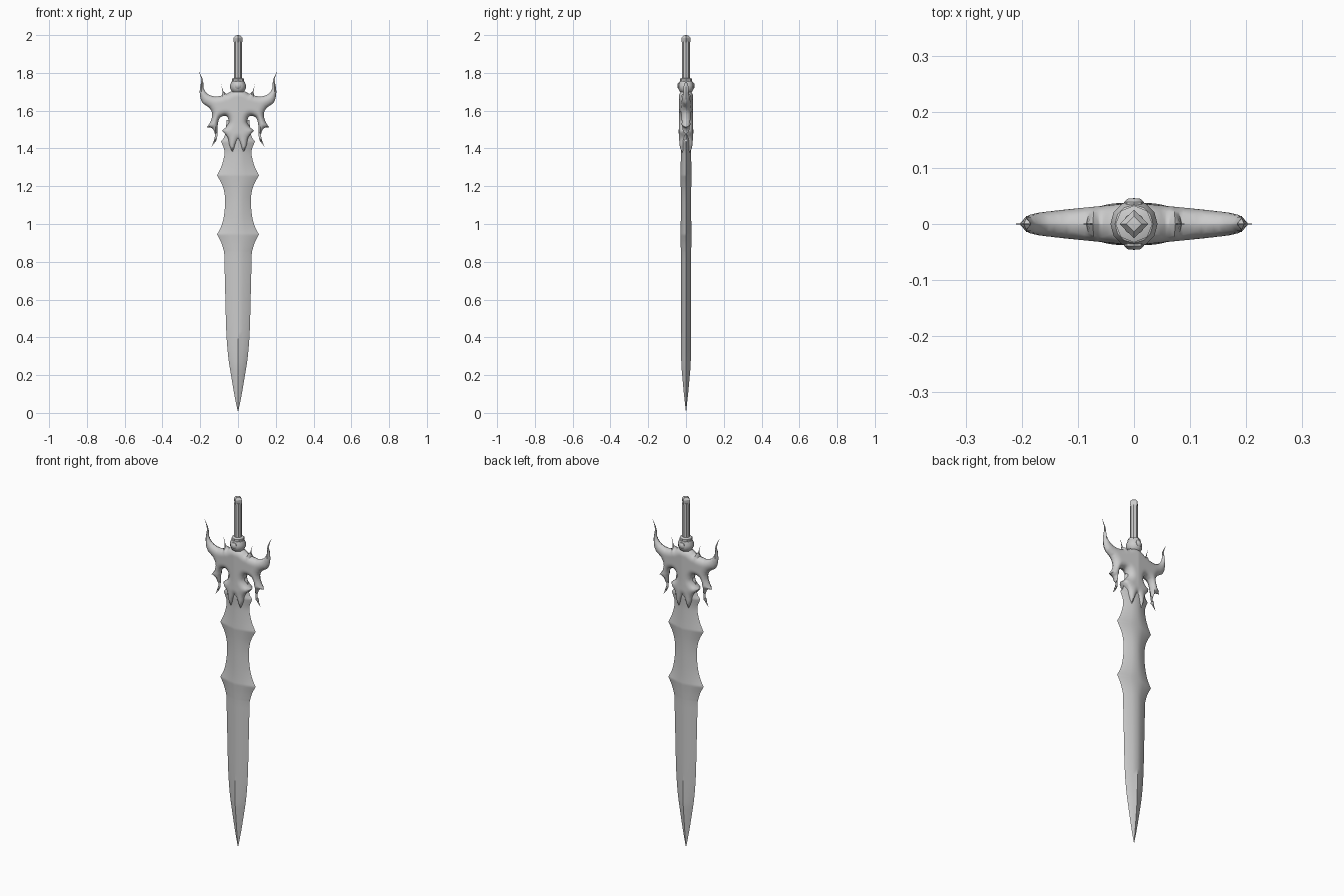
import bpy, bmesh, math
from mathutils import Vector
from mathutils.geometry import delaunay_2d_cdt, intersect_point_line

if "Cube" in bpy.data.objects:
    bpy.data.objects.remove(bpy.data.objects["Cube"], do_unlink=True)

steel = bpy.data.materials.new("grey steel")
steel.use_nodes = True
steel.diffuse_color = (0.6, 0.6, 0.6, 1)
steel.node_tree.nodes["Principled BSDF"].inputs["Base Color"].default_value = (0.6, 0.6, 0.6, 1)


def finish(bm, name, angle=40):
    bmesh.ops.remove_doubles(bm, verts=bm.verts, dist=0.0002)
    bmesh.ops.recalc_face_normals(bm, faces=bm.faces)
    mesh = bpy.data.meshes.new(name)
    bm.to_mesh(mesh)
    bm.free()
    mesh.materials.append(steel)
    ob = bpy.data.objects.new(name, mesh)
    bpy.context.collection.objects.link(ob)
    bpy.ops.object.select_all(action='DESELECT')
    ob.select_set(True)
    bpy.context.view_layer.objects.active = ob
    bpy.ops.object.shade_smooth_by_angle(angle=math.radians(angle))
    return ob


def smooth(points, steps=4):
    """Smooth curve through the points, with free ends."""
    p = [Vector(q) for q in points]
    p = [p[0]] + p + [p[-1]]
    out = []
    for a, b, c, d in zip(p, p[1:], p[2:], p[3:]):
        for i in range(steps):
            t = i / steps
            out.append(b + (c - a) * t / 2 + (a * 2 - b * 5 + c * 4 - d) * t * t / 2
                       + (b * 3 - a - c * 3 + d) * t ** 3 / 2)
    return out + [p[-1]]


def outline(runs):
    """Join smooth runs that meet at sharp tips."""
    out = []
    for i, run in enumerate(runs):
        start = [runs[i - 1][-1]] if i else []
        out += smooth(start + run)[1 if i else 0:]
    return out


def loft(rings, name, angle=40):
    bm = bmesh.new()
    rows = [[bm.verts.new(co) for co in ring] for ring in rings]
    for a, b in zip(rows, rows[1:]):
        for i in range(len(a)):
            j = (i + 1) % len(a)
            bm.faces.new((a[i], a[j], b[j], b[i]))
    bm.faces.new(rows[0])
    bm.faces.new(rows[-1])
    return finish(bm, name, angle)


def lathe(profile, sides, name, angle=40):
    turn = [math.tau * i / sides for i in range(sides)]
    return loft([[(r * math.cos(a), r * math.sin(a), z) for a in turn]
                 for r, z in profile], name, angle)


# Blade: half widths by height, with two pairs of barbs
edge = outline([
    [(0.002, 0.01), (.02, .1), (.037, .2), (.052, .3), (.062, .43), (.068, .65), (.073, .85)],
    [(.088, .9), (.111, .945)],
    [(.09, .985), (.075, 1.04), (.068, 1.12), (.075, 1.18), (.09, 1.22), (.111, 1.257)],
    [(.09, 1.3), (.075, 1.35), (.072, 1.39), (.09, 1.437)],
    [(.07, 1.47), (.06, 1.55)]])
across = [-1, -.8, -.4, 0, .4, .8, 1]
rings = []
for w, z in edge:
    thick = min(.55 * w, .021 + .085 * w)
    front = [(u * w, -thick * (1 - abs(u)) ** .7, z) for u in across]
    rings.append(front + [(x, -y, z) for x, y, z in front[-2:0:-1]])
loft(rings, "blade", 35)

# Guard: left half outline with horn, hanging prongs and fangs
half = outline([
    [(0, 1.71), (.03, 1.705), (.06, 1.688)],
    [(.078, 1.705), (.09, 1.742)],
    [(.083, 1.705), (.085, 1.68)],
    [(.12, 1.675), (.16, 1.688), (.182, 1.72), (.186, 1.765), (.21, 1.812)],
    [(.195, 1.765), (.203, 1.7), (.19, 1.645), (.152, 1.615), (.137, 1.585),
     (.144, 1.545), (.165, 1.512)],
    [(.135, 1.505), (.122, 1.465), (.14, 1.41)],
    [(.112, 1.45), (.108, 1.52), (.095, 1.563), (.062, 1.572), (.05, 1.545),
     (.062, 1.515), (.085, 1.495)],
    [(.055, 1.46), (.046, 1.42), (.03, 1.378)],
    [(.014, 1.42), (0, 1.45)]])
half = [Vector((max(p.x, 0), p.y)) for p in half]


def rim_distance(p):
    best = 1
    for a, b in zip(half, half[1:]):
        q, t = intersect_point_line(p, a, b)
        q = a if t < 0 else b if t > 1 else q
        best = min(best, (Vector(q[:2]) - p).length)
    return best


n = len(half)
points = list(half)
step = .008
for i in range(27):
    for k in range(56):
        p = Vector((i * step, 1.375 + k * step))
        if rim_distance(p) > step / 2:
            points.append(p)
flat, _, tris, *_ = delaunay_2d_cdt(points, [(i, (i + 1) % n) for i in range(n)], [], 1, 1e-6)


def depth(p):
    t = min(rim_distance(p) / .035, 1)
    body = (.037 - .1 * p.x) * math.sqrt(t * (2 - t))
    # The fangs lie on top of the blade
    fang = max(0, min(1, (1.53 - p.y) / .05)) * max(0, min(1, (.1 - p.x) / .03))
    return .001 + body * (1 - .55 * fang) + .021 * fang


bm = bmesh.new()
front, back, count = {}, {}, {}
for tri in tris:
    for i in tri:
        if i not in front:
            p = flat[i]
            y = depth(p)
            front[i] = bm.verts.new((p.x, -y, p.y))
            back[i] = bm.verts.new((p.x, y, p.y))
    bm.faces.new([front[i] for i in tri])
    bm.faces.new([back[i] for i in reversed(tri)])
    for i, j in zip(tri, list(tri[1:]) + [tri[0]]):
        key = (min(i, j), max(i, j))
        count[key] = count.get(key, 0) + 1
for (i, j), c in count.items():
    if c == 1 and max(flat[i].x, flat[j].x) > .0001:
        bm.faces.new((front[i], front[j], back[j], back[i]))
guard = finish(bm, "guard", 50)
mirror = guard.modifiers.new("mirror", 'MIRROR')
mirror.merge_threshold = .0005

# Grip, pommel, and the ball joint under the collar
lathe([(.02, 1.74), (.02, 1.965)], 8, "grip")
lathe([(.019, 1.955), (.025, 1.968), (.025, 1.985), (.014, 1.997), (.001, 2)], 4, "pommel", 30)
lathe([(.016, 1.69), (.032, 1.7), (.041, 1.718), (.042, 1.735), (.034, 1.755), (.02, 1.762)],
      12, "ball_joint")
lathe([(.026, 1.75), (.033, 1.755), (.033, 1.768), (.02, 1.773)], 8, "collar", 30)

# Round studs on the front and back of the ball
for name, side in (("front_stud", -1), ("back_stud", 1)):
    stud = lathe([(.018, .03), (.018, .039), (.011, .045), (.001, .046)], 8, name)
    stud.rotation_euler.x = -side * math.pi / 2
    stud.location.z = 1.732
